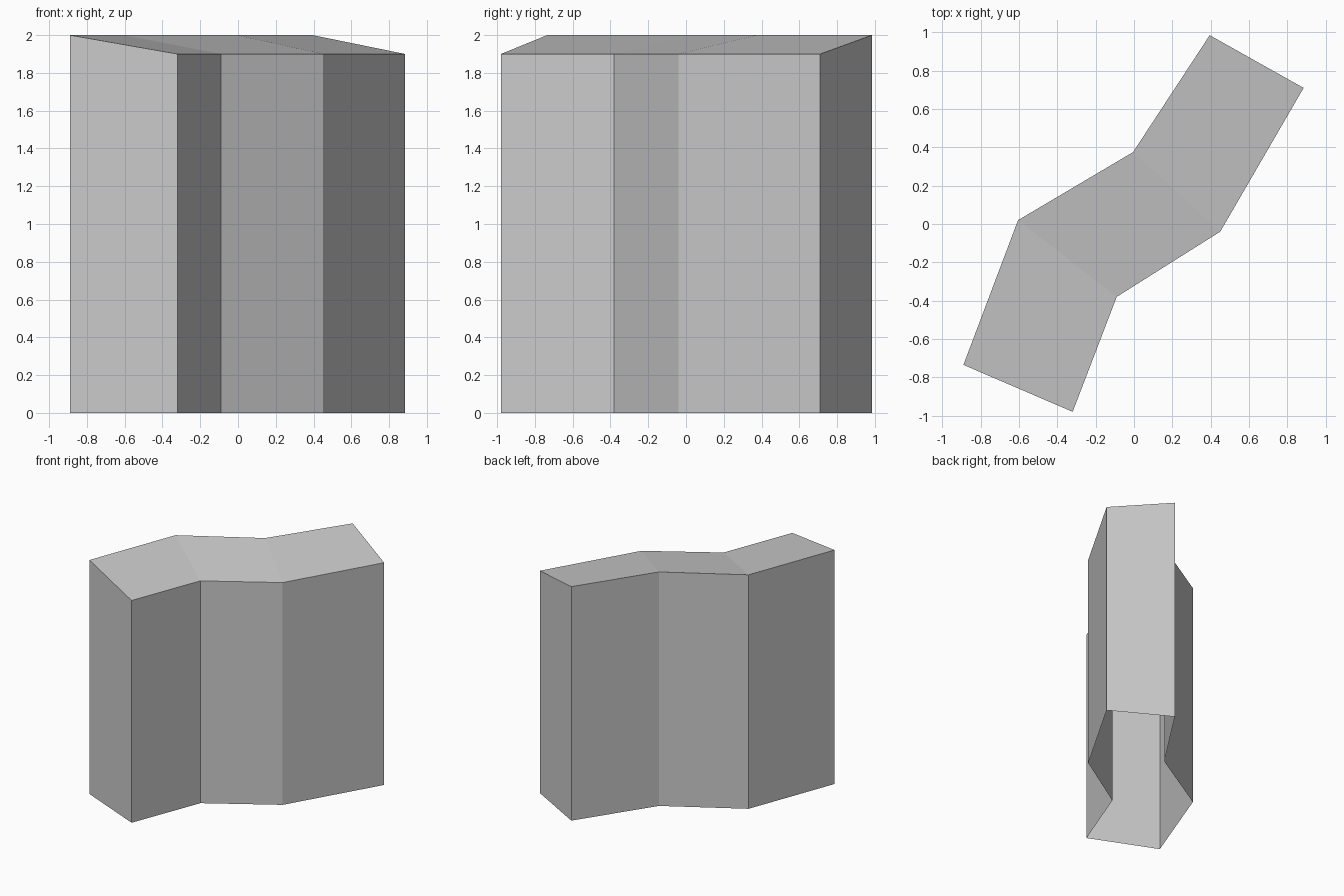
import bpy
import bmesh

cube = bpy.data.objects.get("Cube")
if cube:
    bpy.data.objects.remove(cube, do_unlink=True)

# Plain grey for the whole shell
grey = bpy.data.materials.new("light_grey")
grey.use_nodes = True
colour = (0.6, 0.6, 0.6, 1.0)
grey.diffuse_color = colour
grey.node_tree.nodes["Principled BSDF"].inputs["Base Color"].default_value = colour

# Plan outline of the bent block: low eave along one side, high eave along the other
low_side = [(-0.32, -0.98), (-0.09, -0.38), (0.45, -0.04), (0.885, 0.71)]
high_side = [(-0.89, -0.735), (-0.605, 0.02), (-0.005, 0.375), (0.395, 0.985)]
LOW, HIGH = 1.9, 2.0

bm = bmesh.new()


def column(point, top):
    """Bottom and top vertex of one wall corner."""
    return [bm.verts.new((*point, z)) for z in (0, top)]


low = [column(p, LOW) for p in low_side]
high = [column(p, HIGH) for p in high_side]

# Outer walls, open at the base
ring = low + high[::-1]
for a, b in zip(ring, ring[1:] + ring[:1]):
    bm.faces.new((a[0], b[0], b[1], a[1]))

# Sloping roof, one panel per wing
for i in range(len(low) - 1):
    bm.faces.new((low[i][1], low[i + 1][1], high[i + 1][1], high[i][1]))

mesh = bpy.data.meshes.new("building_shell")
bm.to_mesh(mesh)
bm.free()
mesh.materials.append(grey)
shell = bpy.data.objects.new("building_shell", mesh)
bpy.context.collection.objects.link(shell)
